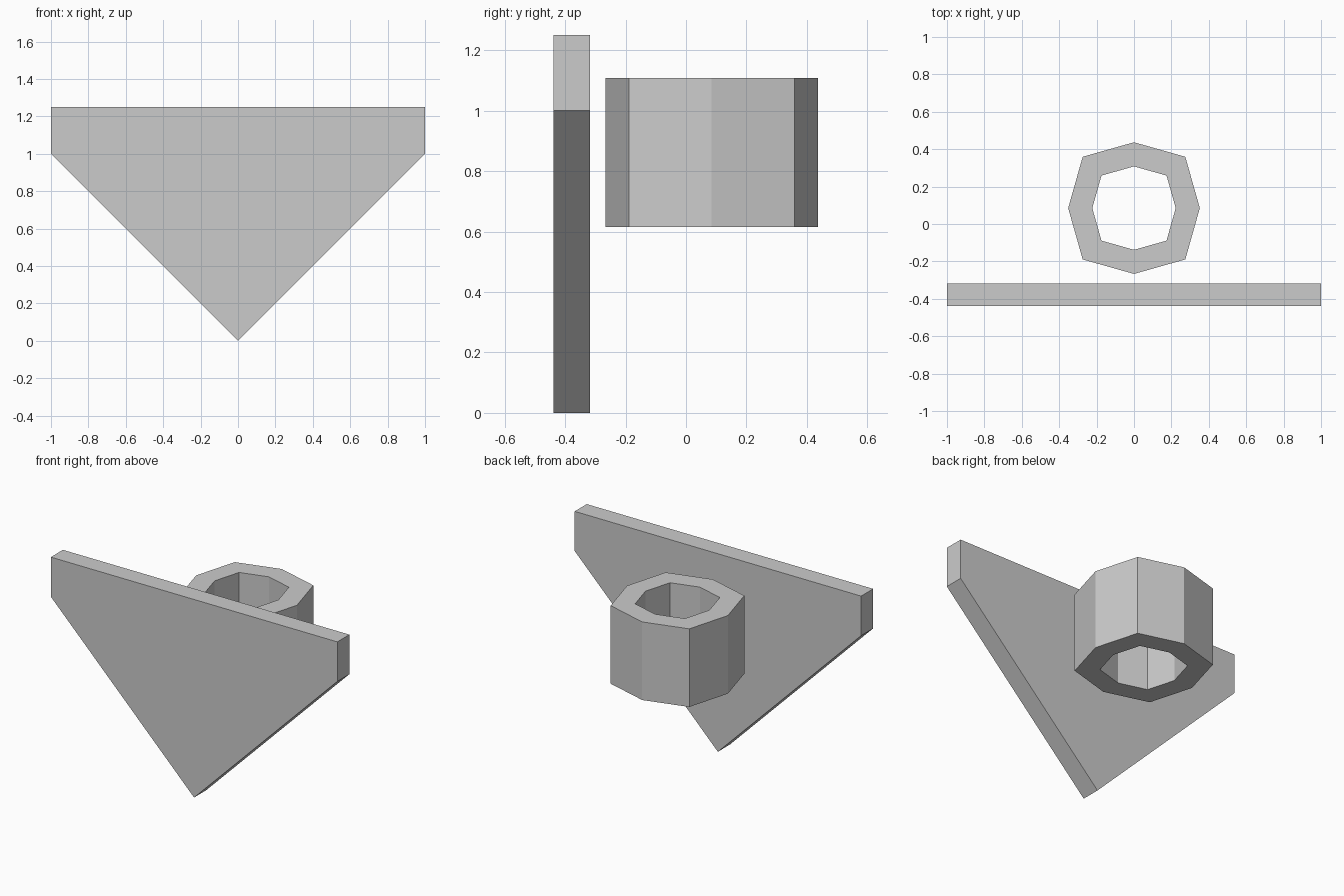
import bpy, bmesh
from math import cos, sin, pi
from mathutils import Vector

cube = bpy.data.objects.get("Cube")
if cube:
    bpy.data.objects.remove(cube, do_unlink=True)

# Single light grey for the whole model
grey = bpy.data.materials.new("light_grey")
grey.use_nodes = True
grey.diffuse_color = (0.6, 0.6, 0.6, 1)
grey.node_tree.nodes["Principled BSDF"].inputs["Base Color"].default_value = (0.6, 0.6, 0.6, 1)


def add_object(name, bm):
    bmesh.ops.recalc_face_normals(bm, faces=bm.faces)
    mesh = bpy.data.meshes.new(name)
    bm.to_mesh(mesh)
    bm.free()
    mesh.materials.append(grey)
    obj = bpy.data.objects.new(name, mesh)
    bpy.context.collection.objects.link(obj)
    return obj


def extrude_faces(bm, faces, offset):
    result = bmesh.ops.extrude_face_region(bm, geom=faces)
    moved = [v for v in result["geom"] if isinstance(v, bmesh.types.BMVert)]
    bmesh.ops.translate(bm, verts=moved, vec=Vector(offset))
    # the extrusion leaves the starting faces in place only when they are kept
    return moved


# Pointed plate: five-sided outline pushed back along y
FRONT, THICKNESS = -0.438, 0.12
outline = [(0, 0), (1, 1), (1, 1.25), (-1, 1.25), (-1, 1)]
bm = bmesh.new()
front = [bm.verts.new((x, FRONT, z)) for x, z in outline]
extrude_faces(bm, [bm.faces.new(front)], (0, THICKNESS, 0))
add_object("pointed_plate", bm)

# Eight-sided collar: the diagonal corners sit further out than the others
CENTRE_Y, BOTTOM, TOP = 0.085, 0.615, 1.108


def octagon(bm, straight, diagonal, z):
    ring = []
    for i in range(8):
        r = diagonal if i % 2 else straight
        a = i * pi / 4
        ring.append(bm.verts.new((r * cos(a), CENTRE_Y + r * sin(a), z)))
    return ring


bm = bmesh.new()
loops = [octagon(bm, 0.352, 0.388, BOTTOM), octagon(bm, 0.352, 0.388, TOP),
         octagon(bm, 0.223, 0.246, TOP), octagon(bm, 0.223, 0.246, BOTTOM)]
for k in range(4):
    a, b = loops[k], loops[(k + 1) % 4]
    for i in range(8):
        j = (i + 1) % 8
        bm.faces.new((a[i], a[j], b[j], b[i]))
add_object("octagonal_collar", bm)
